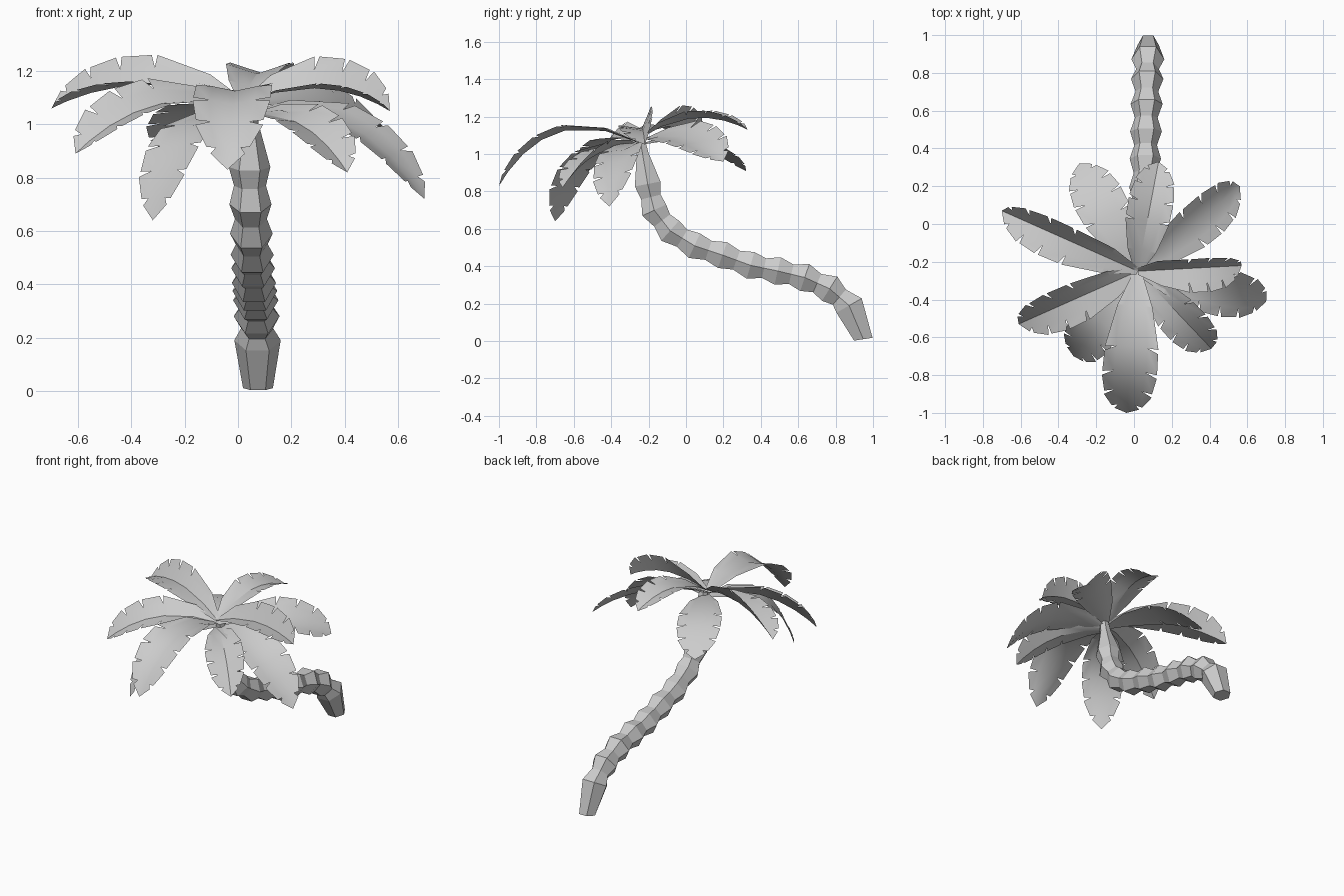
import bpy, bmesh, math
from mathutils import Vector

if "Cube" in bpy.data.objects:
    bpy.data.objects.remove(bpy.data.objects["Cube"])

def finish(name, bm, smooth=None):
    me = bpy.data.meshes.new(name)
    bmesh.ops.remove_doubles(bm, verts=bm.verts, dist=0.0005)
    bm.to_mesh(me)
    bm.free()
    ob = bpy.data.objects.new(name, me)
    bpy.context.collection.objects.link(ob)
    if smooth:
        bpy.ops.object.select_all(action='DESELECT')
        ob.select_set(True)
        bpy.context.view_layer.objects.active = ob
        bpy.ops.object.shade_smooth_by_angle(angle=math.radians(smooth))
    return ob

# Trunk: hexagonal rings alternating wide and narrow along a bent path
WIDE = [(.872, .19), (.768, .28), (.635, .34), (.49, .375), (.345, .405), (.195, .46),
        (.045, .51), (-.085, .59), (-.17, .70), (-.205, .84)]
rings = [(.948, .01, .056)]
for i, (y, z) in enumerate(WIDE):
    rings.append((y, z, .087 - .001 * i))
    if i < len(WIDE) - 1:
        y2, z2 = WIDE[i + 1]
        rings.append(((y + y2) / 2, (z + z2) / 2, .06))
rings += [(-.232, 1.0, .036), (-.245, 1.07, .03)]

bm = bmesh.new()
loops = []
for i, (y, z, r) in enumerate(rings):
    a, b = rings[max(i - 1, 0)], rings[min(i + 1, len(rings) - 1)]
    t = Vector((0, b[0] - a[0], b[1] - a[1])).normalized()
    if i == 0:
        t = Vector((0, -.15, 1)).normalized()
    v = Vector((0, t.z, -t.y)) * 1.03
    c = Vector((.075 - .035 * i / (len(rings) - 1), y, z))
    loops.append([bm.verts.new(c + Vector((1, 0, 0)) * r * math.cos(k * math.pi / 3)
                               + v * r * math.sin(k * math.pi / 3)) for k in range(6)])
for lo, hi in zip(loops, loops[1:]):
    for k in range(6):
        bm.faces.new((lo[k], lo[(k + 1) % 6], hi[(k + 1) % 6], hi[k]))
bm.faces.new(loops[0][::-1])
bm.faces.new(loops[-1])
bmesh.ops.recalc_face_normals(bm, faces=bm.faces)
finish("trunk", bm)

# Fronds: an arched midrib with two notched half blades
TS = [0, .2, .46, .63, .78, .91, 1]
WS = [.02, .09, .14, .143, .125, .08, 0]

def frond(name, tip, base_z, ctrl_z, ctrl_f, elev_a, elev_b, scale):
    p0, p2 = Vector((.02, -.25, base_z)), Vector(tip)
    p1 = p0.lerp(p2, ctrl_f)
    p1.z = ctrl_z
    d = Vector((p2.x - p0.x, p2.y - p0.y, 0)).normalized()
    s = d.cross(Vector((0, 0, 1)))

    def point(t, w, sign, elev):
        p = p0 * (1 - t) ** 2 + p1 * 2 * t * (1 - t) + p2 * t * t
        tan = ((p1 - p0) * (1 - t) + (p2 - p1) * t).normalized()
        n = s.cross(tan)
        e = math.radians(elev) * min(1, .4 + t * 2)
        return p + (s * sign * math.cos(e) + n * math.sin(e)) * w * scale

    bm = bmesh.new()
    for sign, elev in ((1, elev_a), (-1, elev_b)):
        def face(*tw):
            pts = [bm.verts.new(point(t, w, sign, elev)) for t, w in tw]
            bm.faces.new(pts if sign < 0 else pts[::-1])
        for i in range(len(TS) - 1):
            t0, t1, w0, w1 = TS[i], TS[i + 1], WS[i], WS[i + 1]
            a = t0 + (.03 if i >= 2 else 0)
            if i == len(TS) - 2:
                face((t0, 0), (t1, 0), (t0, w0 * .58))
                face((t0, w0 * .58), (t1, 0), (a, w0 * .8))
            else:
                face((t0, 0), (t1, 0), (t1, w1 * .58), (t0, w0 * .58))
                face((t0, w0 * .58), (t1, w1 * .58), (t1 + .003, w1), (a, w0))
    finish(name, bm, 30)

# tip, base height, arch height, arch position, blade elevations, width scale
FRONDS = [
    ((-.70, .07, 1.06), 1.08, 1.225, .55, 58, 6, .95),
    ((-.61, -.53, .89), 1.06, 1.17, .55, 48, 0, .93),
    ((-.04, -1.0, .83), 1.06, 1.29, .64, 12, 12, 1.04),
    ((.41, -.66, .82), 1.03, 1.08, .58, 5, 35, .88),
    ((.70, -.41, .72), 1.04, 1.14, .6, -6, 28, .95),
    ((.57, -.22, 1.05), 1.08, 1.205, .55, 8, 68, .92),
    ((.56, .20, .96), 1.07, 1.16, .6, -14, 42, .95),
    ((.13, .33, 1.13), 1.08, 1.28, .5, 18, 18, .88),
    ((-.29, .32, .91), 1.05, 1.16, .6, -4, 0, .95),
    ((-.32, -.70, .64), 1.04, 1.12, .74, 0, 10, .92),
]
for i, f in enumerate(FRONDS):
    frond("frond_%02d" % (i + 1), *f)
